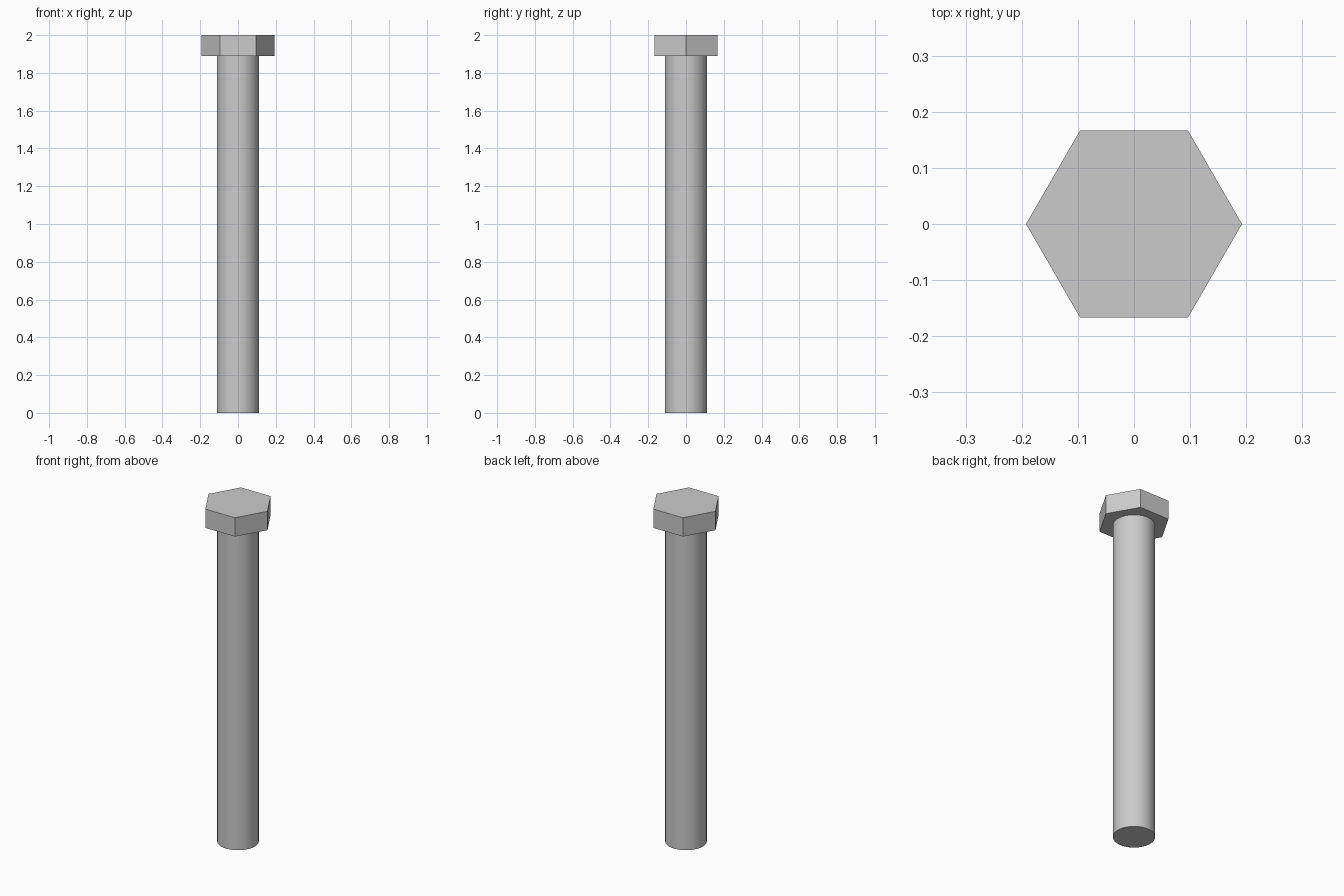
import bpy
import math

if "Cube" in bpy.data.objects:
    bpy.data.objects.remove(bpy.data.objects["Cube"])

SHAFT_R = 1 / 9          # shaft radius
HEAD_H = 1 / 9           # head thickness
FLATS = 1 / 3            # head width across flats
TOP = 2.0


def prism(name, sides, radius, z0, z1, turn=0.0):
    bpy.ops.mesh.primitive_cylinder_add(
        vertices=sides, radius=radius, depth=z1 - z0,
        location=(0, 0, (z0 + z1) / 2), rotation=(0, 0, turn))
    obj = bpy.context.object
    obj.name = name
    return obj


# Round shaft, smooth sides with a sharp end
prism("shaft", 96, SHAFT_R, 0, TOP - HEAD_H)
bpy.ops.object.shade_smooth_by_angle(angle=math.radians(30))

# Hexagonal head, corners on the x axis
prism("hex_head", 6, FLATS / math.sqrt(3), TOP - HEAD_H, TOP, math.radians(90))
